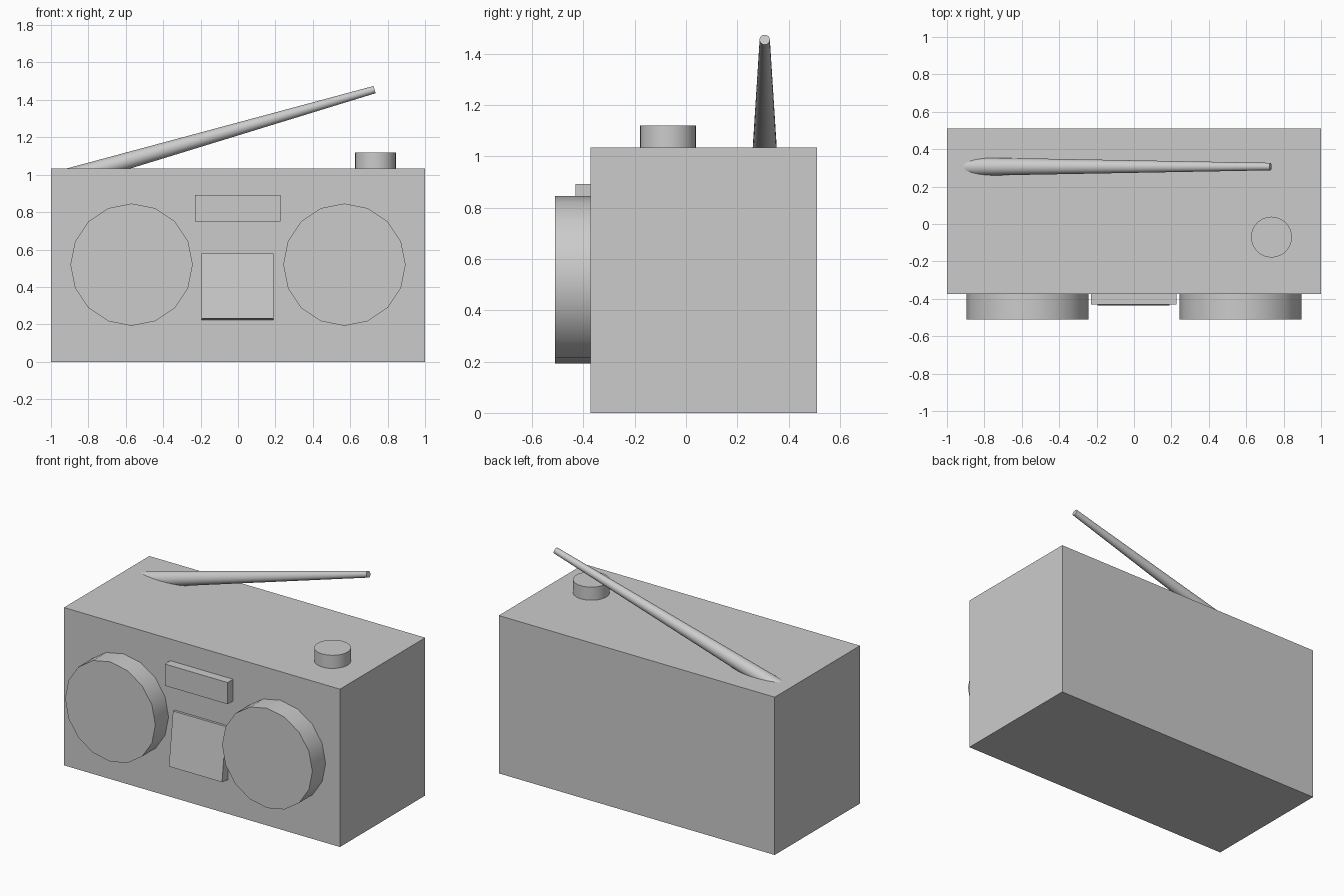
import bpy
from math import radians, pi, atan2
from mathutils import Vector

if "Cube" in bpy.data.objects:
    bpy.data.objects.remove(bpy.data.objects["Cube"])


def box(name, lo, hi):
    lo, hi = Vector(lo), Vector(hi)
    bpy.ops.mesh.primitive_cube_add(size=1, location=(lo + hi) / 2)
    ob = bpy.context.object
    ob.name = name
    ob.scale = hi - lo
    bpy.ops.object.transform_apply(location=False, rotation=False, scale=True)
    return ob


def rod(name, start, end, r1, r2, sides):
    start, end = Vector(start), Vector(end)
    axis = end - start
    bpy.ops.mesh.primitive_cone_add(vertices=sides, radius1=r1, radius2=r2,
                                    depth=axis.length, location=(start + end) / 2)
    ob = bpy.context.object
    ob.name = name
    ob.rotation_euler = Vector((0, 0, 1)).rotation_difference(axis).to_euler()
    bpy.ops.object.shade_smooth_by_angle(angle=radians(30))
    return ob


FRONT, BACK, TOP = -0.373, 0.51, 1.034

# Case
box("case", (-1, FRONT, 0), (1, BACK, TOP))

# Pair of 16-sided speakers
for side, x in (("left", -0.569), ("right", 0.569)):
    rod(side + "_speaker", (x, FRONT + 0.02, 0.519), (x, -0.51, 0.519), 0.327, 0.327, 16)

# Tuning display
box("display", (-0.229, -0.43, 0.75), (0.226, FRONT + 0.02, 0.892))

# Cassette door, hinged slightly so its lower edge stands out
door = box("cassette_door", (-0.195, -0.05, -0.175), (0.19, 0.05, 0.175))
door.rotation_euler.x = radians(-7)
door.location = (-0.0025, -0.366, 0.4)

# Volume knob
rod("volume_knob", (0.735, -0.07, TOP - 0.02), (0.735, -0.07, 1.12), 0.109, 0.109, 32)

# Tapered aerial, its root sunk into the case
rod("aerial", (-0.955, 0.307, 0.97), (0.73, 0.307, 1.455), 0.051, 0.02, 32)
